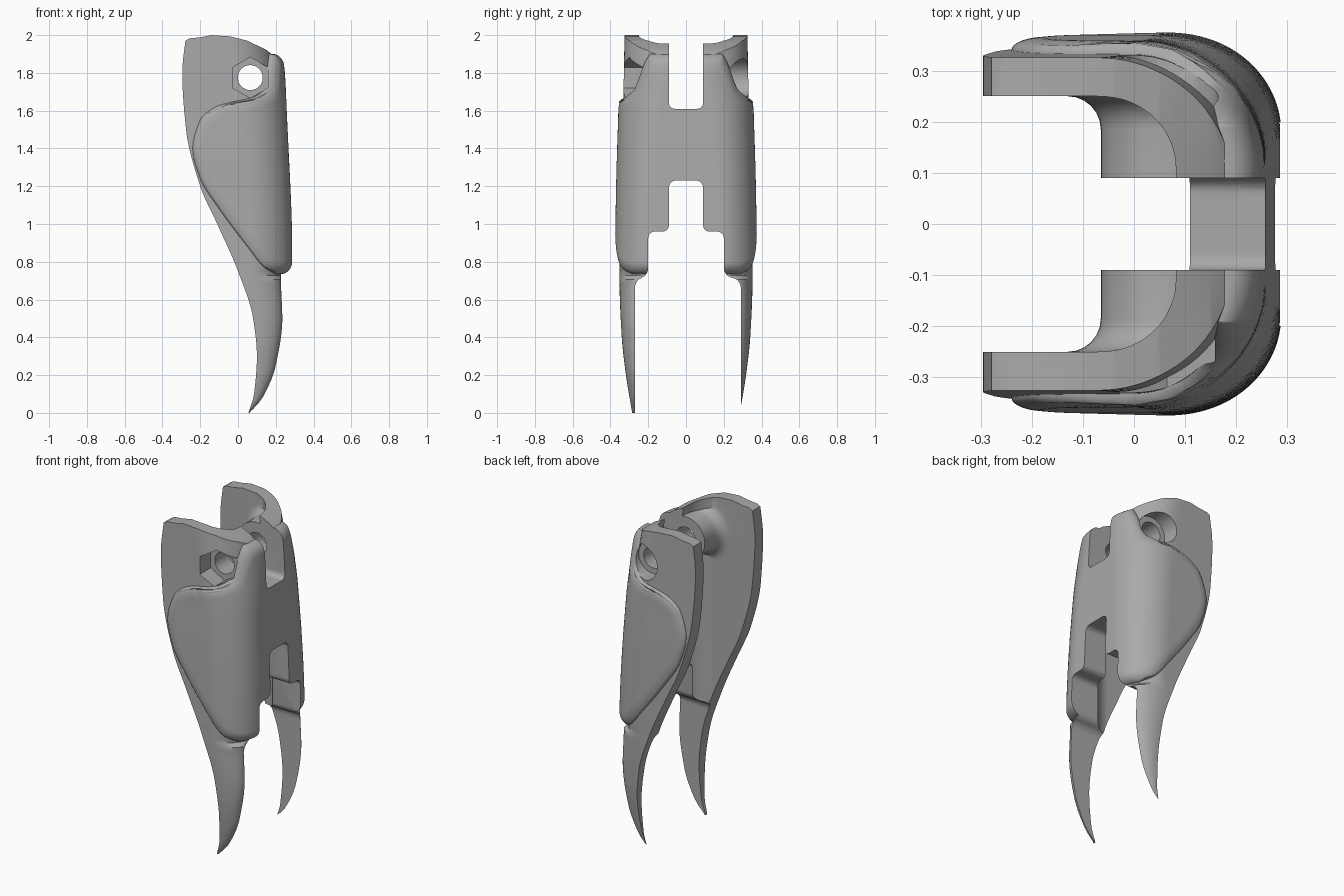
import bpy, bmesh
from math import sin, cos, asin, pi, hypot, sqrt
from mathutils import Matrix, Vector

cube = bpy.data.objects.get("Cube")
if cube:
    bpy.data.objects.remove(cube)

grey = bpy.data.materials.new("mid grey")
grey.use_nodes = True
COLOUR = (0.4, 0.4, 0.4, 1)
grey.diffuse_color = COLOUR
grey.node_tree.nodes["Principled BSDF"].inputs["Base Color"].default_value = COLOUR


def curve(*keys):
    """Smooth function through (height, value) keys without overshoot."""
    d = [(b[1] - a[1]) / (b[0] - a[0]) for a, b in zip(keys, keys[1:])]
    m = [d[0]] + [2 * p * q / (p + q) if p * q > 0 else 0 for p, q in zip(d, d[1:])] + [d[-1]]

    def f(z):
        z = min(max(z, keys[0][0]), keys[-1][0])
        i = max(k for k in range(len(d)) if keys[k][0] <= z)
        w = keys[i + 1][0] - keys[i][0]
        t = (z - keys[i][0]) / w
        s = t * t * (3 - 2 * t)
        return (keys[i][1] * (1 - s) + keys[i + 1][1] * s
                + w * t * (1 - t) * (m[i] * (1 - t) - m[i + 1] * t))
    return f


# Body dimensions as functions of height
rear = curve((0, .055), (.1, .085), (.3, .1), (.5, .08), (.75, 0), (1, -.11),
             (1.2, -.2), (1.5, -.275), (1.8, -.295), (2, -.275))
front = curve((0, .062), (.08, .13), (.25, .2), (.5, .235), (.7, .228), (.8, .24),
              (1.6, .21), (1.8, .2), (2.02, .165))
half_width = curve((0, .285), (.1, .302), (.2, .318), (.4, .34), (.7, .352), (1.2, .345),
                   (1.65, .332), (2.02, .325))
corner = curve((.7, .17), (1.5, .19), (1.8, .23), (2.02, .24))
pad_rear = curve((.735, .2), (.77, .14), (.88, .05), (1.08, -.1), (1.24, -.2), (1.4, -.24),
                 (1.55, -.2), (1.62, -.12), (1.65, -.02), (1.67, .08), (1.72, .14), (1.9, .165))


def section(z):
    """Front, half width and corner radii of the body at a height."""
    x, w, r = front(z), half_width(z), corner(z)
    if z < .72:
        return x, w, min(r, (x - rear(z)) * .9), w - .265
    return x, w, r, r


def wrap(u, sec):
    """Point and normal at distance u round half of the U-shaped plan."""
    x, w, rx, ry = sec
    a = (u - x + rx) / rx
    if a <= 0:
        return Vector((u, w)), Vector((0, 1))
    if a < pi / 2:
        return (Vector((x - rx + rx * sin(a), w - ry + ry * cos(a))), Vector((sin(a), cos(a))))
    return Vector((x, max(0, w - ry - (a - pi / 2) * rx))), Vector((1, 0))


def unwrap(x, sec):
    c = sec[0] - sec[2]
    return x if x < c else c + sec[2] * asin(min(1, (x - c) / sec[2]))


def end_of(sec):
    return sec[0] - sec[2] + sec[2] * pi / 2 + sec[1] - sec[3]


def make(name, bm):
    bmesh.ops.recalc_face_normals(bm, faces=bm.faces)
    mesh = bpy.data.meshes.new(name)
    bm.to_mesh(mesh)
    bm.free()
    mesh.materials.append(grey)
    ob = bpy.data.objects.new(name, mesh)
    bpy.context.collection.objects.link(ob)
    return ob


def loft(name, rows):
    """Skin closed rings of equal length and cap both ends."""
    bm = bmesh.new()
    rings = [[bm.verts.new(p) for p in row] for row in rows]
    n = len(rings[0])
    for a, b in zip(rings, rings[1:]):
        for i in range(n):
            j = (i + 1) % n
            bm.faces.new((a[i], a[j], b[j], b[i]))
    bm.faces.new(rings[0])
    bm.faces.new(rings[-1])
    return make(name, bm)


def mirrored(points, z):
    return [(x, y, z) for x, y in points] + [(x, -y, z) for x, y in reversed(points[:-1])]


def prism(name, points, place, round_by=0):
    """Extrude a profile by 2 units through the body; place maps (a, b, depth) to xyz."""
    bm = bmesh.new()
    low, high = [[bm.verts.new(place(a, b, d)) for a, b in points] for d in (-1, 1)]
    bm.faces.new(low)
    bm.faces.new(high)
    n = len(points)
    for i in range(n):
        bm.faces.new((low[i], low[(i + 1) % n], high[(i + 1) % n], high[i]))
    if round_by:
        pairs = [bm.edges.get(p) for p in zip(low, high)]
        bmesh.ops.bevel(bm, geom=pairs, offset=round_by, segments=5, profile=.5, affect='EDGES')
    return make(name, bm)


def turned(name, profile, sides):
    """Turn (radius, y) rings about the pin axis."""
    return loft(name, [[(.065 + r * sin(2 * pi * i / sides), y, 1.775 + r * cos(2 * pi * i / sides))
                        for i in range(sides)] for r, y in profile])


def cut(ob, tools):
    for tool in tools:
        mod = ob.modifiers.new("cut", 'BOOLEAN')
        mod.object, mod.operation, mod.solver = tool, 'DIFFERENCE', 'EXACT'
    graph = bpy.context.evaluated_depsgraph_get()
    mesh = bpy.data.meshes.new_from_object(ob.evaluated_get(graph))
    ob.modifiers.clear()
    ob.data = mesh


# Main body: solid U plan running down into the two claws
rows = []
for k in range(101):
    z = 2.02 * k / 100
    sec = section(z)
    start, end = unwrap(rear(z), sec), end_of(sec)
    rows.append(mirrored([wrap(start + (end - start) * i / 36, sec)[0] for i in range(37)], z))
body = loft("clawed_body", rows)

# Wrapped pad with a rounded rim
N = 110
heights = [.735 + 1.165 * (1 - cos(pi * k / N)) / 2 for k in range(N + 1)]
rim = [(unwrap(pad_rear(z), section(z)), z) for z in heights]
rows = []
for start, z in rim:
    sec = section(z)
    end = end_of(sec)
    outer, inner = [], []
    for i in range(51):
        u = start + (end - start) * (i / 50) ** 1.5
        p, n = wrap(u, sec)
        gap = min(min(hypot(u - a, z - b) for a, b in rim), z - heights[0], heights[-1] - z)
        t = min(gap / .06, 1)
        rise = sqrt(max(0, 1 - (1 - t) ** 2))
        outer.append(p + Vector((n.x * .048, n.y * .025)) * rise)
        inner.append(p - n * .03)
    ring = mirrored(outer, z) + mirrored(inner, z)[::-1]
    rows.append(ring)
pad = loft("wrapped_pad", rows)

# Inner channel, leaving the two pin bosses standing
rows = []
for z in (-.1, .7, 1.2, 1.6, 1.8, 2.1):
    sec = (front(z) - .1, .25, .14, .14)
    end = end_of(sec)
    side = [wrap(-.1 + (end + .1) * i / 30, sec)[0] for i in range(31)]
    rows.append(mirrored([Vector((-.8, .25))] + side, z))
channel = loft("channel_cutter", rows)
bosses = []
for s in (1, -1):
    flare = [(.13 + .065 * (1 - cos(a * pi / 12)), s * (.185 + .065 * sin(a * pi / 12)))
             for a in range(7)]
    bosses.append(turned("boss", [(.13, s * .09)] + flare + [(.195, s * .3)], 40))
cut(channel, bosses)

# Cutters: top outline, slots, pin hole and its recesses
along_y = lambda a, b, d: (a, d, b)
along_x = lambda a, b, d: (d, a, b)
top = prism("top_cutter", [(-.4, 1.9), (-.28, 1.97), (-.255, 1.983), (-.2, 1.988), (-.14, 2),
                           (-.04, 1.993), (.05, 1.97), (.15, 1.922), (.22, 1.865), (.4, 1.7),
                           (.4, 2.2), (-.4, 2.2)], along_y)
upper_slot = prism("upper_slot_cutter", [(-.09, 1.61), (.09, 1.61), (.09, 2.2), (-.09, 2.2)],
                   along_x, .03)
lower_slot = prism("lower_slot_cutter", [(-.09, 1.23), (.09, 1.23), (.09, .96), (.2, .96),
                                         (.2, .73), (.29, .7), (.29, -.2), (-.27, -.2),
                                         (-.27, .7), (-.2, .73), (-.2, .96), (-.09, .96)],
                   along_x, .035)
hole = turned("pin_hole_cutter", [(.066, -1), (.066, 1)], 32)
hex_recess = turned("hex_recess_cutter", [(.108, -1), (.108, -.225)], 6)
round_recess = turned("round_recess_cutter", [(.1, .225), (.1, 1)], 32)

shared = [upper_slot, lower_slot, hole, hex_recess, round_recess]
cut(body, [channel, top] + shared)
cut(pad, shared)
for tool in [channel, top] + bosses + shared:
    bpy.data.objects.remove(tool)

# Smooth shading with crisp cut edges
for ob in (body, pad):
    bpy.ops.object.select_all(action='DESELECT')
    ob.select_set(True)
    bpy.context.view_layer.objects.active = ob
    bpy.ops.object.shade_smooth_by_angle(angle=.6)
